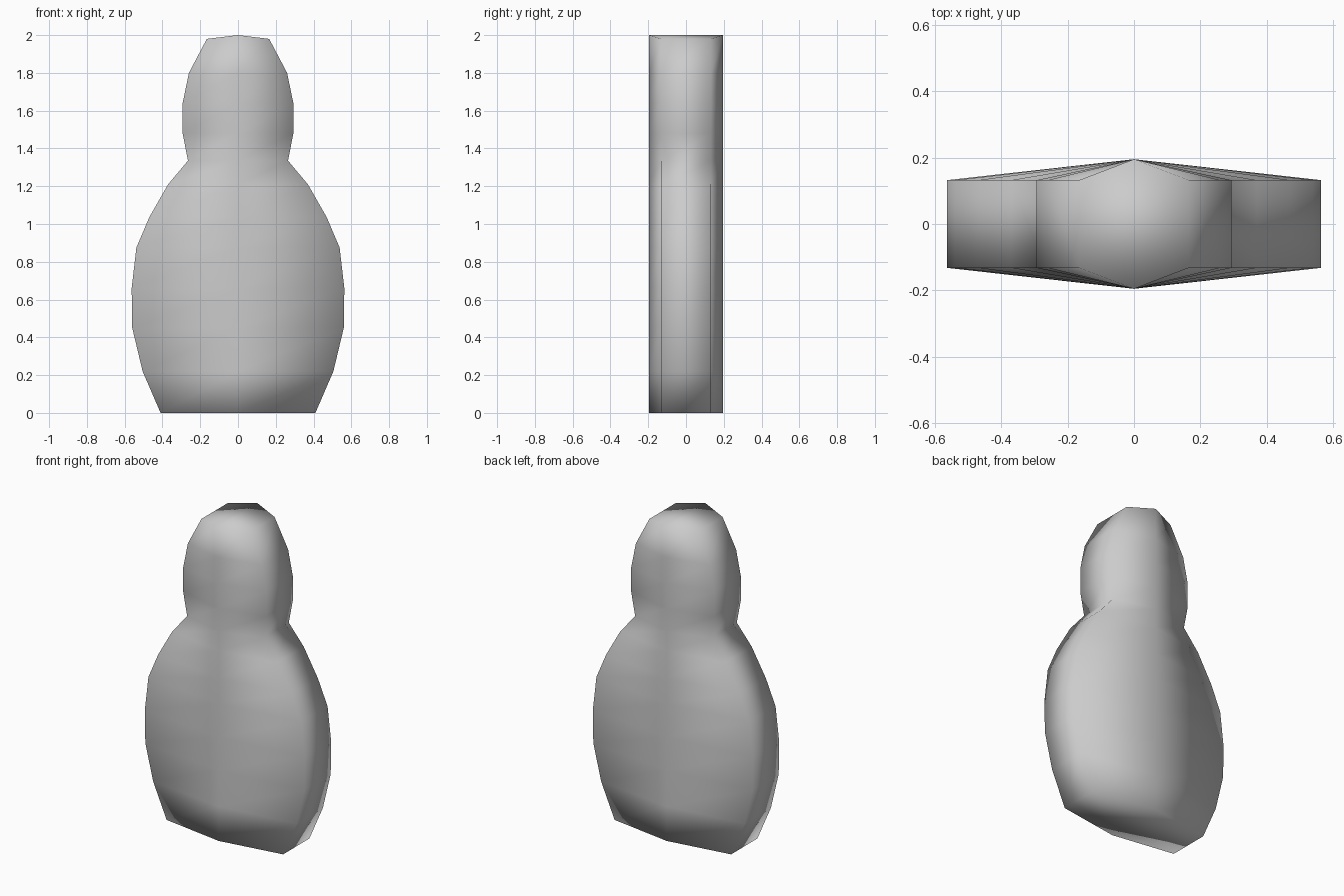
import bpy
import bmesh

cube = bpy.data.objects.get("Cube")
if cube:
    bpy.data.objects.remove(cube, do_unlink=True)

# Half width and height of the rounded outline, from base to crown
OUTLINE = [(0.41, 0.0), (0.505, 0.22), (0.56, 0.45), (0.563, 0.66),
           (0.538, 0.875), (0.47, 1.035), (0.37, 1.21), (0.265, 1.335),
           (0.293, 1.48), (0.293, 1.64), (0.26, 1.80), (0.165, 1.98)]
EDGE_Y = 0.132    # half depth at the sides
RIDGE_Y = 0.195   # half depth along the middle
CROWN_Z = 2.0

grey = bpy.data.materials.new("light grey")
grey.use_nodes = True
colour = (0.6, 0.6, 0.6, 1.0)
grey.diffuse_color = colour
grey.node_tree.nodes["Principled BSDF"].inputs["Base Color"].default_value = colour

# Six-sided rings, stacked up the body
bm = bmesh.new()
rings = []
for w, z in OUTLINE:
    mid_z = CROWN_Z if (w, z) == OUTLINE[-1] else z
    ring = [(-w, -EDGE_Y, z), (0, -RIDGE_Y, mid_z), (w, -EDGE_Y, z),
            (w, EDGE_Y, z), (0, RIDGE_Y, mid_z), (-w, EDGE_Y, z)]
    rings.append([bm.verts.new(co) for co in ring])

for low, high in zip(rings, rings[1:]):
    for i in range(6):
        j = (i + 1) % 6
        bm.faces.new((low[i], low[j], high[j], high[i]))

# Flat base and gently peaked crown, each split along the middle
for ring in (rings[0], rings[-1]):
    a, b, c, d, e, f = ring
    bm.faces.new((a, b, e, f))
    bm.faces.new((b, c, d, e))

bmesh.ops.recalc_face_normals(bm, faces=bm.faces)
for face in bm.faces:
    face.smooth = True

mesh = bpy.data.meshes.new("body")
bm.to_mesh(mesh)
bm.free()
mesh.materials.append(grey)
body = bpy.data.objects.new("body", mesh)
bpy.context.collection.objects.link(body)
